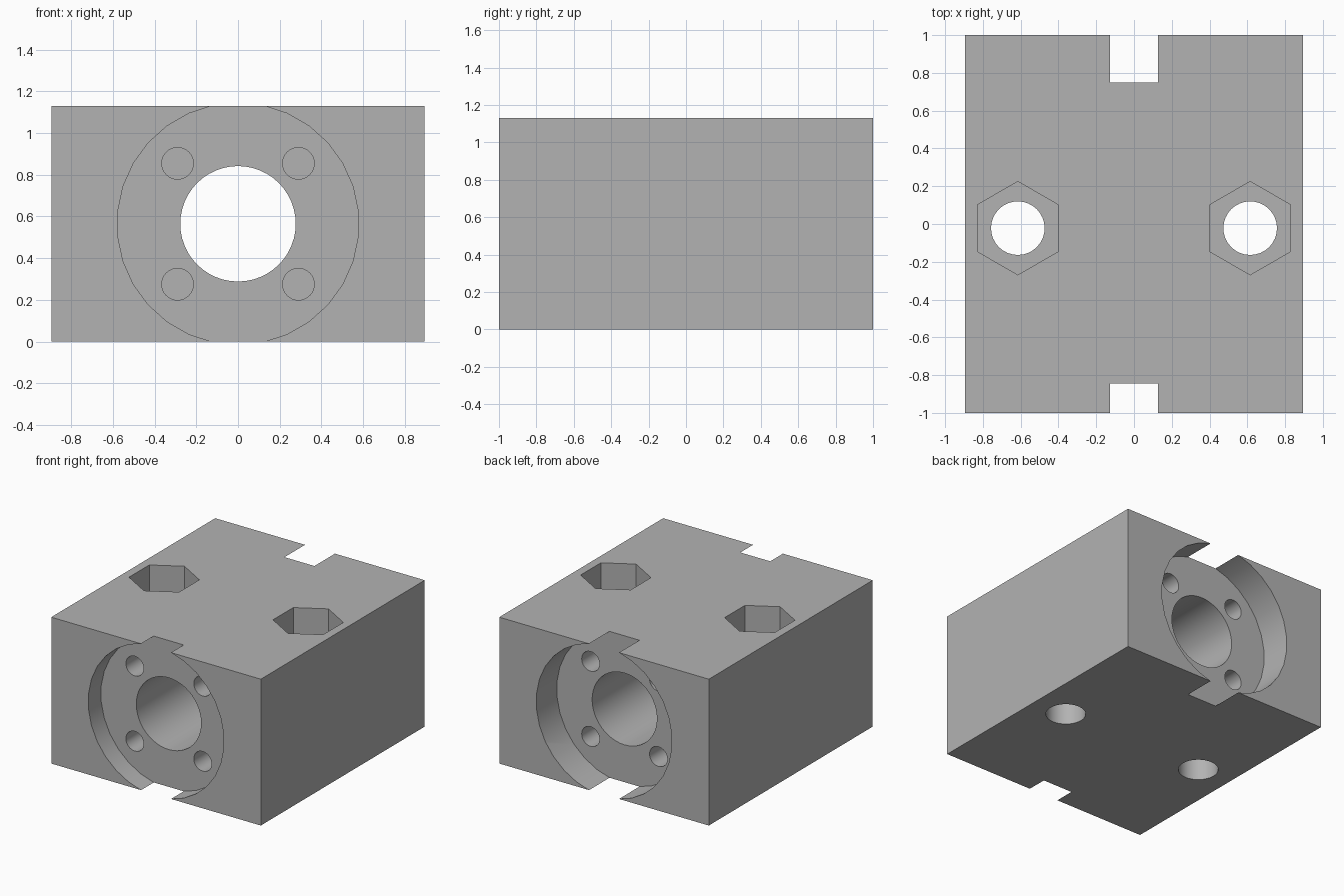
import bpy
import math
from mathutils import Matrix

if "Cube" in bpy.data.objects:
    bpy.data.objects.remove(bpy.data.objects["Cube"], do_unlink=True)

W, L, H = 1.79, 2.0, 1.13
MID = H / 2

grey = bpy.data.materials.new("plain grey")
grey.use_nodes = True
colour = (0.45, 0.45, 0.45, 1)
grey.diffuse_color = colour
grey.node_tree.nodes["Principled BSDF"].inputs["Base Color"].default_value = colour

# Solid block
bpy.ops.mesh.primitive_cube_add(size=1, location=(0, 0, MID))
block = bpy.context.object
block.name = "mounting_block"
block.data.transform(Matrix.Diagonal((W, L, H, 1)))
block.data.materials.append(grey)

cutters = []


def cut(name, sides, radius, start, end, axis, spin=0.0):
    """Subtract a prism running along y or z from start to end."""
    centre = [(a + b) / 2 for a, b in zip(start, end)]
    depth = sum(abs(a - b) for a, b in zip(start, end))
    bpy.ops.mesh.primitive_cylinder_add(vertices=sides, radius=radius, depth=depth, location=centre)
    cutter = bpy.context.object
    cutter.name = name
    cutter.data.transform(Matrix.Rotation(spin, 4, 'Z'))
    if axis == 'Y':
        cutter.data.transform(Matrix.Rotation(math.pi / 2, 4, 'X'))
    cutter.data.materials.append(grey)
    cutter.hide_render = True
    cutters.append(cutter)
    mod = block.modifiers.new(name, 'BOOLEAN')
    mod.operation = 'DIFFERENCE'
    mod.solver = 'EXACT'
    mod.object = cutter


# Central bore from front to back
cut("bore_cutter", 48, 0.277, (0, -1.2, MID), (0, 1.2, MID), 'Y')

# Round flange recess and four blind screw holes at each end
for end, side, depth in (("front", -1, 0.155), ("back", 1, 0.25)):
    floor = side * (1 - depth)
    cut(end + "_recess_cutter", 30, 0.58, (0, side * 1.2, MID), (0, floor, MID), 'Y')
    for sx in (-1, 1):
        for sz in (-1, 1):
            x, z = sx * 0.29, MID + sz * 0.29
            cut(end + "_screw_cutter", 32, 0.076,
                (x, side * 0.9, z), (x, floor - side * 0.45, z), 'Y')

# Vertical bolt holes with hexagonal nut pockets in the top
for x in (-0.615, 0.615):
    y = -0.022
    cut("bolt_cutter", 32, 0.142, (x, y, -0.1), (x, y, H + 0.1), 'Z')
    cut("nut_pocket_cutter", 6, 0.247, (x, y, H - 0.3), (x, y, H + 0.1), 'Z')

# Apply the cuts, then remove the helpers
bpy.ops.object.select_all(action='DESELECT')
block.select_set(True)
bpy.context.view_layer.objects.active = block
for mod in list(block.modifiers):
    bpy.ops.object.modifier_apply(modifier=mod.name)
for cutter in cutters:
    bpy.data.objects.remove(cutter, do_unlink=True)
bpy.ops.object.shade_smooth_by_angle(angle=math.radians(30))
